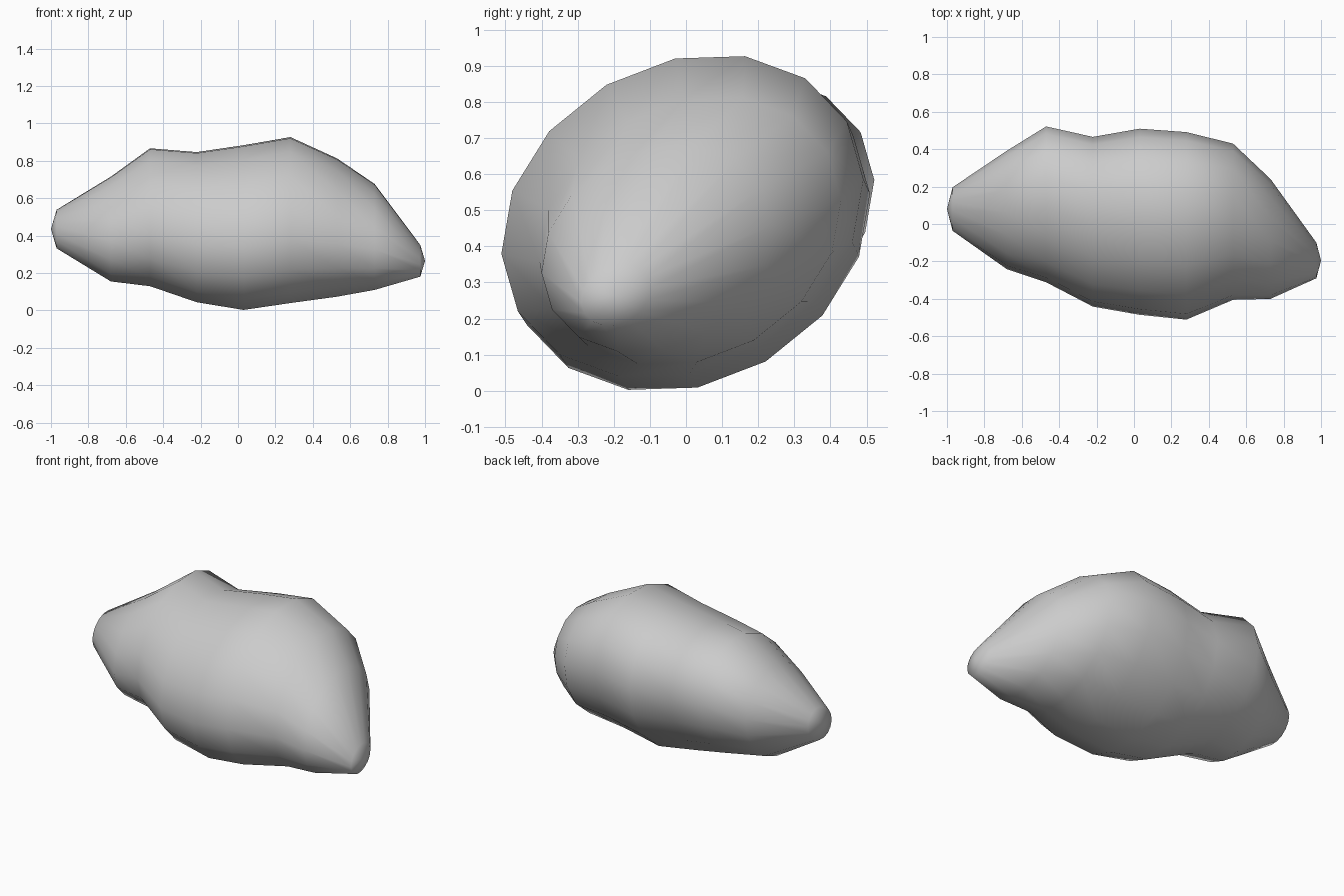
import bpy
import bmesh
from math import cos, sin, radians, tau

cube = bpy.data.objects.get("Cube")
if cube:
    bpy.data.objects.remove(cube, do_unlink=True)

SIDES = 16
FLATTEN = 0.8          # short axis of each oval section
TILT = radians(30)     # roll of the oval about the long axis

# Oval sections along the length: x, centre y, centre z, long radius
SECTIONS = [
    (-0.97, 0.08, 0.435, 0.122),
    (-0.68, 0.075, 0.435, 0.332),
    (-0.47, 0.105, 0.498, 0.437),
    (-0.22, 0.012, 0.445, 0.476),
    (0.03, 0.012, 0.443, 0.522),
    (0.28, -0.01, 0.483, 0.526),
    (0.53, 0.012, 0.443, 0.438),
    (0.73, -0.08, 0.393, 0.336),
    (0.975, -0.195, 0.265, 0.1),
]
TIPS = [(-1, 0.08, 0.435), (1, -0.195, 0.265)]

stone = bpy.data.materials.new("stone grey")
stone.use_nodes = True
stone.diffuse_color = (0.6, 0.6, 0.6, 1)
shader = next(n for n in stone.node_tree.nodes if n.type == "BSDF_PRINCIPLED")
shader.inputs["Base Color"].default_value = stone.diffuse_color


def oval_ring(bm, x, cy, cz, radius):
    """Add one rolled oval section and return its vertices."""
    ring = []
    for i in range(SIDES):
        t = tau * i / SIDES
        u, v = radius * cos(t), radius * FLATTEN * sin(t)
        y = cy + u * cos(TILT) - v * sin(TILT)
        z = cz + u * sin(TILT) + v * cos(TILT)
        ring.append(bm.verts.new((x, y, z)))
    return ring


# Boulder: loft the sections and close each end on a blunt tip
bm = bmesh.new()
rings = [oval_ring(bm, *section) for section in SECTIONS]
for a, b in zip(rings, rings[1:]):
    for i in range(SIDES):
        j = (i + 1) % SIDES
        bm.faces.new((a[i], a[j], b[j], b[i]))
for tip_co, ring in zip(TIPS, (rings[0], rings[-1])):
    tip = bm.verts.new(tip_co)
    for i in range(SIDES):
        bm.faces.new((tip, ring[i], ring[(i + 1) % SIDES]))
bmesh.ops.recalc_face_normals(bm, faces=bm.faces)
for face in bm.faces:
    face.smooth = True

mesh = bpy.data.meshes.new("boulder")
bm.to_mesh(mesh)
bm.free()
mesh.materials.append(stone)
boulder = bpy.data.objects.new("boulder", mesh)
bpy.context.collection.objects.link(boulder)
